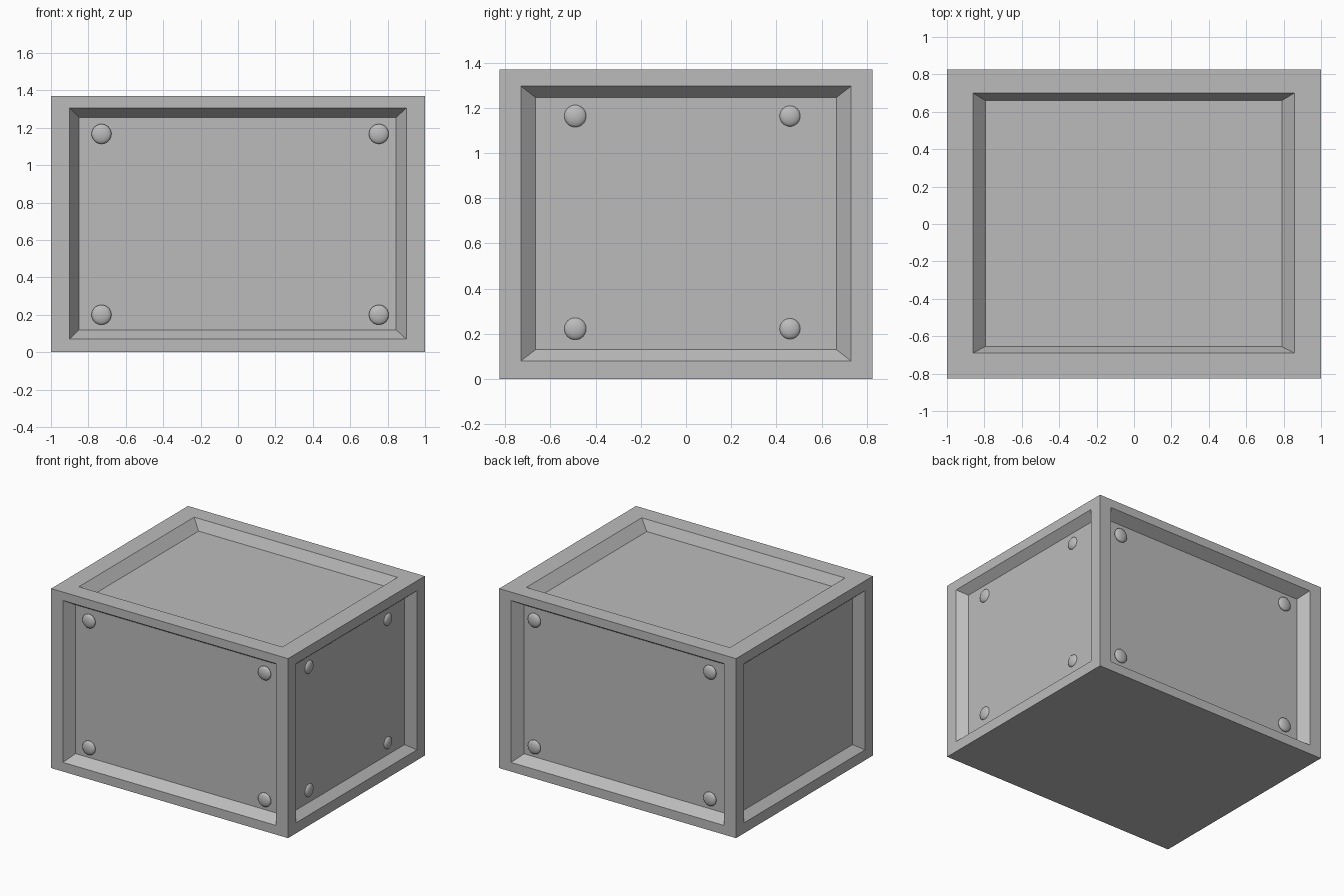
import bpy
import bmesh
from mathutils import Vector

if "Cube" in bpy.data.objects:
    bpy.data.objects.remove(bpy.data.objects["Cube"], do_unlink=True)

SIZE = Vector((2.0, 1.65, 1.37))
MID = Vector((0, 0, SIZE.z / 2))

grey = bpy.data.materials.new("light grey")
grey.use_nodes = True
grey.diffuse_color = (0.5, 0.5, 0.5, 1)
grey.node_tree.nodes["Principled BSDF"].inputs["Base Color"].default_value = (0.5, 0.5, 0.5, 1)

# Per face axis: outer opening, inner panel (low and high on the two other axes), depth
RECESSES = {
    0: ({1: (-0.73, 0.73), 2: (0.08, 1.295)}, {1: (-0.665, 0.665), 2: (0.13, 1.245)}, 0.058),
    1: ({0: (-0.9, 0.9), 2: (0.07, 1.305)}, {0: (-0.85, 0.845), 2: (0.12, 1.255)}, 0.08),
    2: ({0: (-0.86, 0.857), 1: (-0.69, 0.7)}, {0: (-0.795, 0.79), 1: (-0.655, 0.66)}, 0.074),
}


def inset_to(bm, face, limits):
    """Inset a face and snap its corners to a rectangle."""
    bmesh.ops.inset_individual(bm, faces=[face], thickness=0.02)
    for v in face.verts:
        for axis, (low, high) in limits.items():
            v.co[axis] = low if v.co[axis] < MID[axis] else high


# Box with a sloped recess on every face but the bottom
bm = bmesh.new()
bmesh.ops.create_cube(bm, size=1)
for v in bm.verts:
    v.co = v.co * SIZE + MID
bm.normal_update()
for face in list(bm.faces):
    normal = face.normal.copy()
    if normal.z < -0.5:
        continue
    axis = max(range(3), key=lambda i: abs(normal[i]))
    outer, inner, depth = RECESSES[axis]
    inset_to(bm, face, outer)
    inset_to(bm, face, inner)
    for v in face.verts:
        v.co -= normal * depth
bmesh.ops.recalc_face_normals(bm, faces=bm.faces)
mesh = bpy.data.meshes.new("box_body")
bm.to_mesh(mesh)
bm.free()
mesh.materials.append(grey)
bpy.context.collection.objects.link(bpy.data.objects.new("box_body", mesh))


# Flattened round studs on the panels
def stud(name, location, axis, radius):
    bpy.ops.mesh.primitive_uv_sphere_add(segments=32, ring_count=16, radius=radius, location=location)
    obj = bpy.context.object
    obj.name = name
    obj.scale[axis] = 0.022 / radius
    obj.data.materials.append(grey)
    bpy.ops.object.shade_smooth()


for side, y in (("front", -0.755), ("back", 0.755)):
    for x in (-0.73, 0.753):
        for z in (0.2, 1.167):
            stud(f"{side}_stud", (x, y, z), 1, 0.053)

for y, radius in ((-0.49, 0.049), (0.46, 0.046)):
    for z in (0.222, 1.163):
        stud("side_stud", (0.94, y, z), 0, radius)
